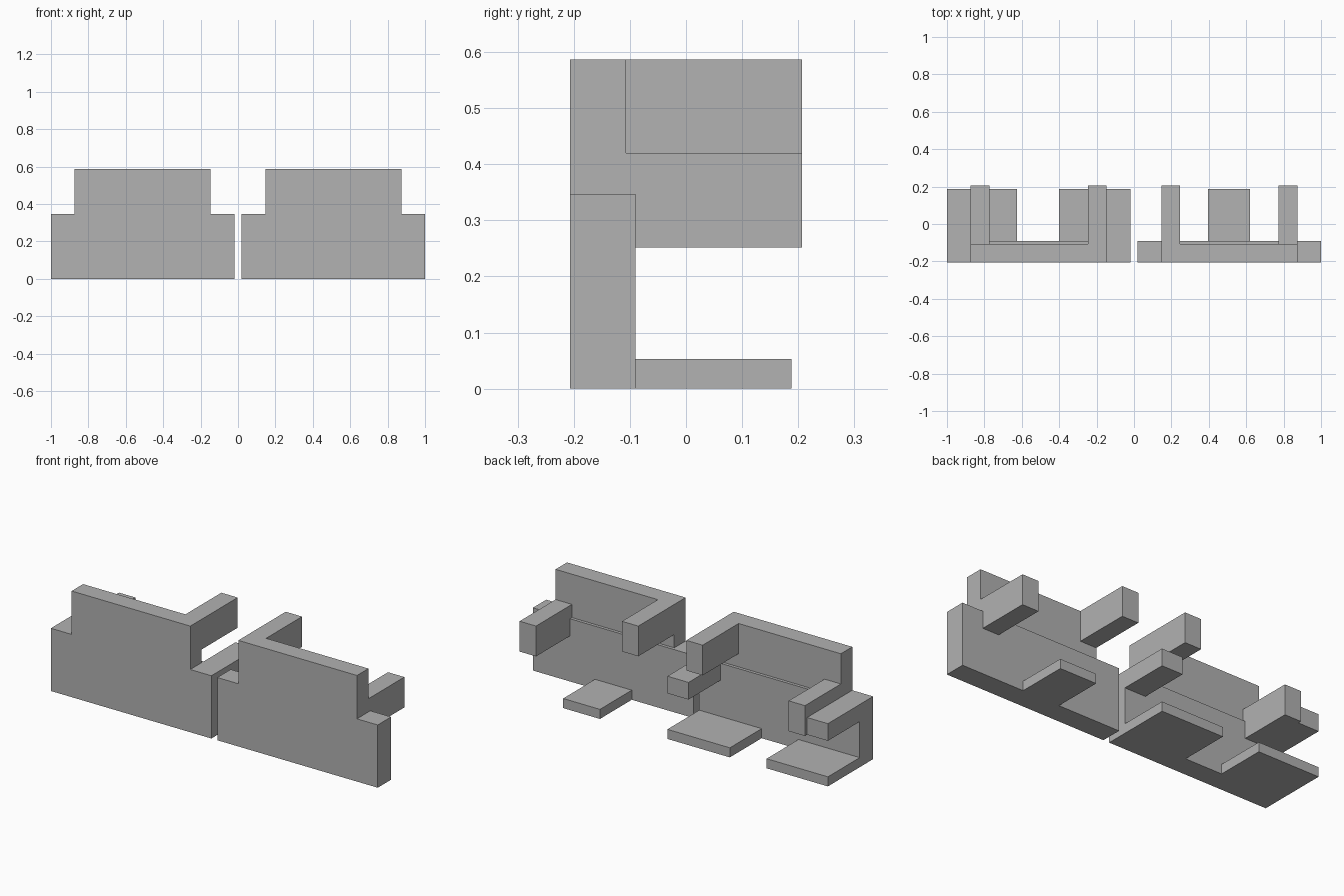
import bpy
import bmesh

if "Cube" in bpy.data.objects:
    bpy.data.objects.remove(bpy.data.objects["Cube"], do_unlink=True)

# One plain grey for everything
grey = bpy.data.materials.new("plain_grey")
grey.use_nodes = True
colour = (0.445, 0.445, 0.445, 1)
grey.diffuse_color = colour
grey.node_tree.nodes["Principled BSDF"].inputs["Base Color"].default_value = colour

FRONT, STEP, BACK = -0.207, -0.107, -0.09   # panel depths
ARM_END, FOOT_END = 0.207, 0.188
TOP, SHOULDER, MIDDLE, UNDER, FOOT = 0.587, 0.347, 0.42, 0.252, 0.053
INNER, NECK_IN, NECK_OUT, OUTER = 0.018, 0.147, 0.873, 1.0
ARM = 0.1


def prism(name, outline, y0, y1):
    """Extrude an outline in the xz plane from y0 to y1."""
    bm = bmesh.new()
    face = bm.faces.new([bm.verts.new((x, y0, z)) for x, z in outline])
    extruded = bmesh.ops.extrude_face_region(bm, geom=[face])["geom"]
    verts = [v for v in extruded if isinstance(v, bmesh.types.BMVert)]
    bmesh.ops.translate(bm, verts=verts, vec=(0, y1 - y0, 0))
    bmesh.ops.recalc_face_normals(bm, faces=bm.faces)
    mesh = bpy.data.meshes.new(name)
    bm.to_mesh(mesh)
    bm.free()
    mesh.materials.append(grey)
    obj = bpy.data.objects.new(name, mesh)
    bpy.context.collection.objects.link(obj)
    return obj


def box(name, side, x0, x1, y0, y1, z0, z1):
    a, b = side * x0, side * x1
    return prism(name, [(a, z0), (b, z0), (b, z1), (a, z1)], y0, y1)


for label, side in (("left", 1), ("right", -1)):
    # Stepped front panel
    half = [(INNER, 0), (OUTER, 0), (OUTER, SHOULDER), (NECK_OUT, SHOULDER),
            (NECK_OUT, TOP), (NECK_IN, TOP), (NECK_IN, SHOULDER), (INNER, SHOULDER)]
    prism(label + "_panel", [(side * x, z) for x, z in half], FRONT, STEP)
    # Thicker lower half of the panel
    box(label + "_panel_backing", side, INNER, OUTER, STEP, BACK, 0, SHOULDER)
    # High inner arm and low outer arm
    box(label + "_inner_arm", side, NECK_IN, NECK_IN + ARM, STEP, ARM_END, MIDDLE, TOP)
    box(label + "_outer_arm", side, NECK_OUT - ARM, NECK_OUT, STEP, ARM_END, UNDER, MIDDLE)

# Single middle foot on the left piece
box("left_middle_foot", 1, 0.395, 0.62, BACK, FOOT_END, 0, FOOT)

# Paired feet and shoulder tabs on the right piece
box("right_inner_foot", -1, INNER, 0.4, BACK, FOOT_END, 0, FOOT)
box("right_outer_foot", -1, 0.625, OUTER, BACK, FOOT_END, 0, FOOT)
box("right_inner_tab", -1, INNER, NECK_IN, BACK, FOOT_END, UNDER, SHOULDER)
box("right_outer_tab", -1, NECK_OUT, OUTER, BACK, FOOT_END, UNDER, SHOULDER)
